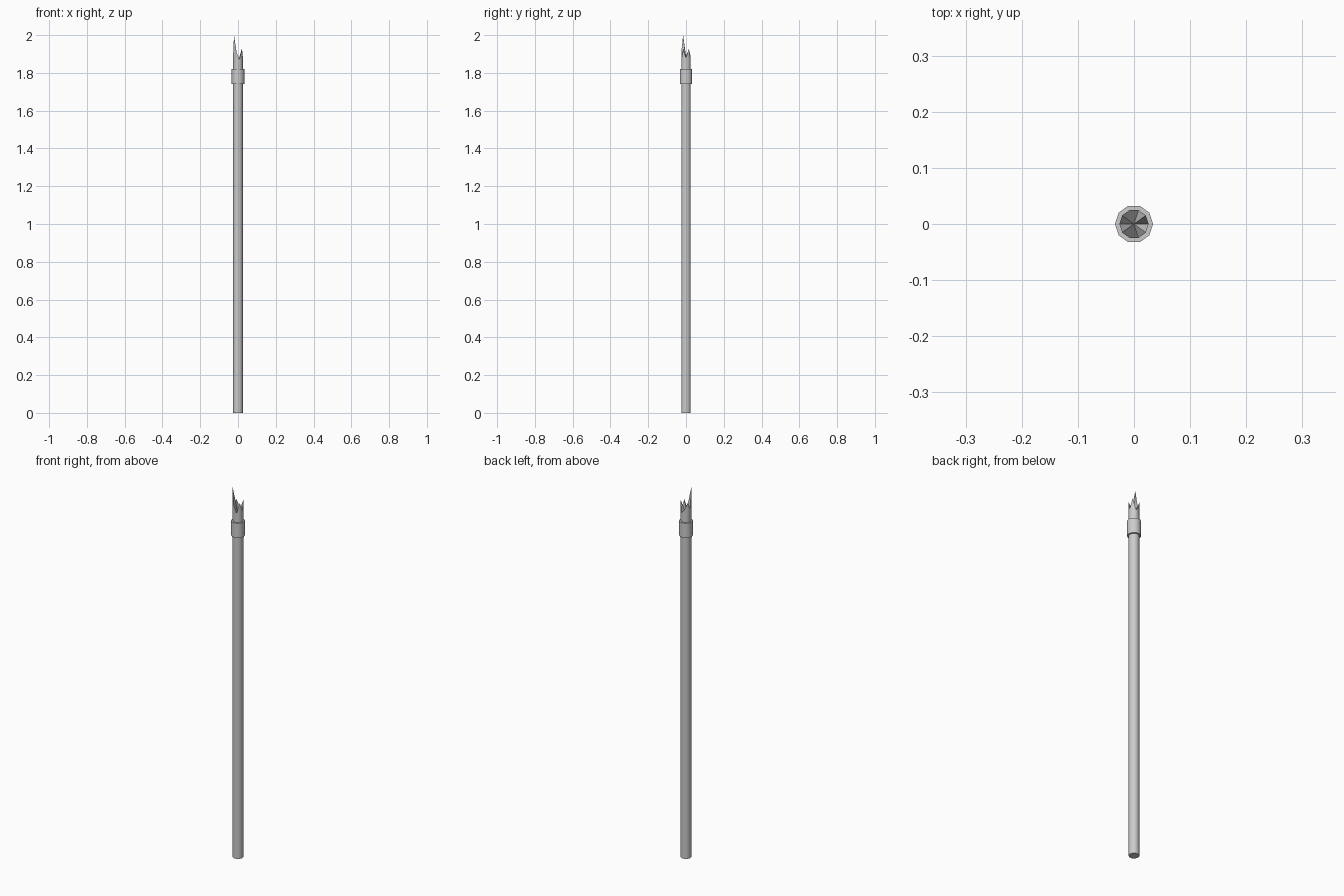
import bpy, bmesh
from math import cos, sin, tau, radians

if "Cube" in bpy.data.objects:
    bpy.data.objects.remove(bpy.data.objects["Cube"])

SIDES = 10


def ring(bm, radius, heights):
    return [bm.verts.new((radius * cos(tau * i / SIDES), radius * sin(tau * i / SIDES), z))
            for i, z in enumerate(heights)]


def bridge(bm, a, b):
    for i in range(SIDES):
        j = (i + 1) % SIDES
        bm.faces.new((a[i], a[j], b[j], b[i]))


def finish(bm, name):
    bmesh.ops.recalc_face_normals(bm, faces=bm.faces)
    mesh = bpy.data.meshes.new(name)
    bm.to_mesh(mesh)
    bm.free()
    obj = bpy.data.objects.new(name, mesh)
    bpy.context.collection.objects.link(obj)
    bpy.ops.object.select_all(action='DESELECT')
    obj.select_set(True)
    bpy.context.view_layer.objects.active = obj
    bpy.ops.object.shade_smooth_by_angle(angle=radians(40))


# Shaft with a splintered, hollowed top
bm = bmesh.new()
splinters = [1.88, 1.93, 1.87, 1.89, 1.925, 1.89, 2.0, 1.91, 1.87, 1.925]
bottom = ring(bm, 0.026, [0] * SIDES)
neck = ring(bm, 0.026, [1.82] * SIDES)
tips = ring(bm, 0.026, splinters)
bridge(bm, bottom, neck)
bridge(bm, neck, tips)
bm.faces.new(bottom)
core = bm.verts.new((0, 0, 1.86))
for i in range(SIDES):
    bm.faces.new((tips[i], tips[(i + 1) % SIDES], core))
finish(bm, "broken_shaft")

# Collar band around the shaft
bm = bmesh.new()
profile = [(0.026, 1.74), (0.034, 1.74), (0.034, 1.82), (0.026, 1.82)]
rings = [ring(bm, r, [z] * SIDES) for r, z in profile]
for k in range(4):
    bridge(bm, rings[k], rings[(k + 1) % 4])
finish(bm, "collar")
